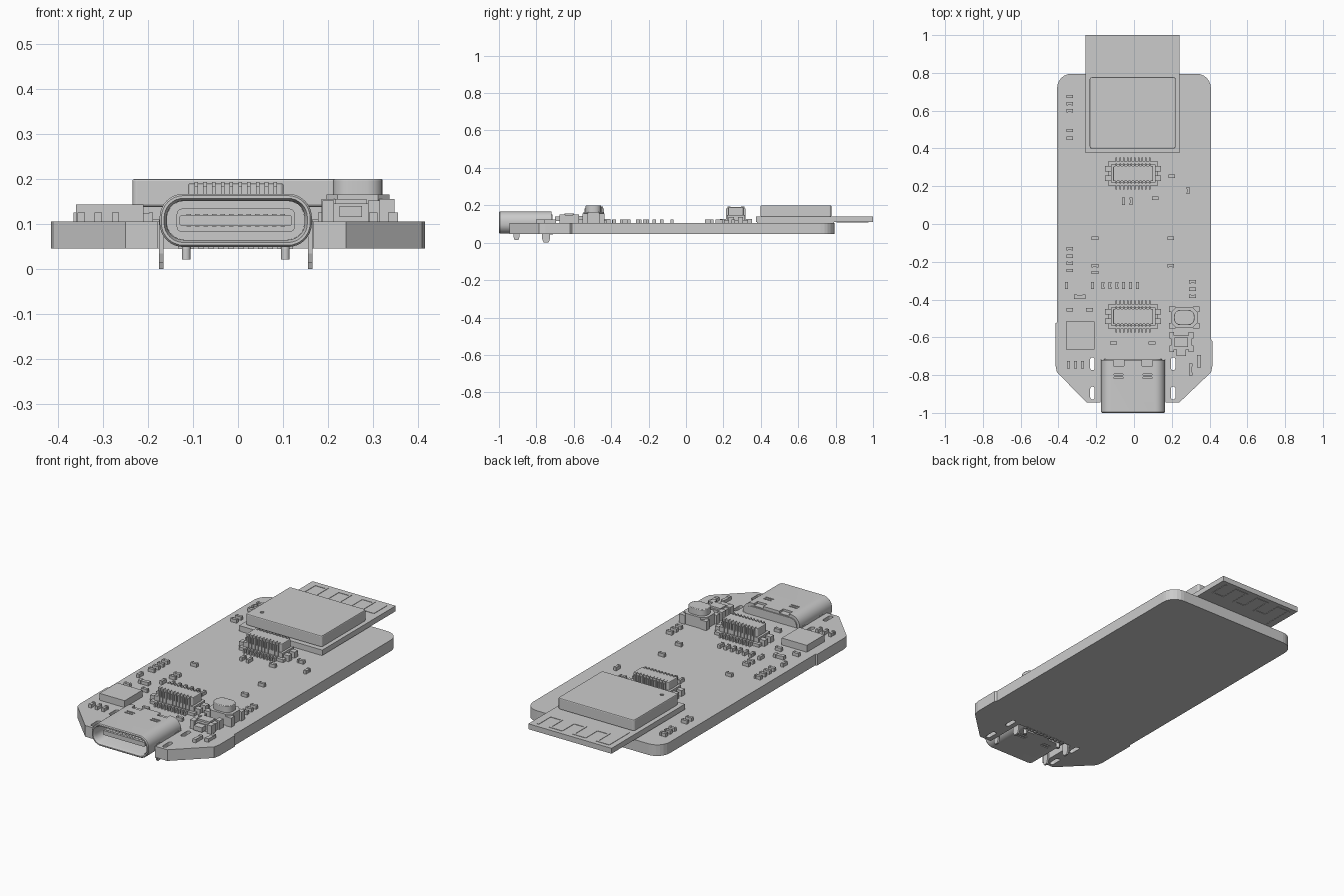
import bpy, bmesh, math

if "Cube" in bpy.data.objects:
    bpy.data.objects.remove(bpy.data.objects["Cube"])

CX = -0.005  # centre line of the plug parts


def finish(name, bm, smooth=False, bevel=0):
    bmesh.ops.recalc_face_normals(bm, faces=bm.faces)
    me = bpy.data.meshes.new(name)
    bm.to_mesh(me)
    bm.free()
    ob = bpy.data.objects.new(name, me)
    bpy.context.collection.objects.link(ob)
    if bevel:
        m = ob.modifiers.new("bevel", 'BEVEL')
        m.width, m.segments, m.limit_method, m.angle_limit = bevel, 2, 'ANGLE', math.radians(50)
    if smooth:
        bpy.ops.object.select_all(action='DESELECT')
        ob.select_set(True)
        bpy.context.view_layer.objects.active = ob
        bpy.ops.object.shade_smooth_by_angle(angle=math.radians(35))
    return ob


def rounded(cx, cy, w, h, r, n=5):
    """Rounded rectangle outline."""
    pts = []
    for k, (sx, sy) in enumerate([(1, 1), (-1, 1), (-1, -1), (1, -1)]):
        for i in range(n + 1):
            a = math.pi / 2 * (k + i / n)
            pts.append((cx + sx * (w / 2 - r) + r * math.cos(a),
                        cy + sy * (h / 2 - r) + r * math.sin(a)))
    return pts


AXES = {'x': lambda a, b, c: (c, a, b), 'y': lambda a, b, c: (a, c, b), 'z': lambda a, b, c: (a, b, c)}


def loft(name, rings, axis='z', closed=False, **kw):
    """Skin a list of (outline, height); closed joins last ring to first."""
    bm = bmesh.new()
    vs = [[bm.verts.new(AXES[axis](a, b, c)) for a, b in pts] for pts, c in rings]
    n = len(vs[0])
    pairs = list(zip(vs, vs[1:])) + ([(vs[-1], vs[0])] if closed else [])
    for p, q in pairs:
        for i in range(n):
            bm.faces.new((p[i], p[(i + 1) % n], q[(i + 1) % n], q[i]))
    if not closed:
        bm.faces.new(vs[0])
        bm.faces.new(vs[-1])
    return finish(name, bm, **kw)


def prism(name, pts, lo, hi, axis='z', **kw):
    return loft(name, [(pts, lo), (pts, hi)], axis, **kw)


def boxes(name, items, **kw):
    """One object from boxes (x0, x1, y0, y1, z0, z1)."""
    bm = bmesh.new()
    for x0, x1, y0, y1, z0, z1 in items:
        for v in bmesh.ops.create_cube(bm, size=1)['verts']:
            v.co = (x1 if v.co.x > 0 else x0, y1 if v.co.y > 0 else y0, z1 if v.co.z > 0 else z0)
    return finish(name, bm, **kw)


def cut(ob, cutter):
    cutter.hide_render = True
    cutter.display_type = 'WIRE'
    m = ob.modifiers.new("cut", 'BOOLEAN')
    m.operation, m.solver, m.object = 'DIFFERENCE', 'EXACT', cutter


# Circuit board: round rear corners, chamfered front, notch for the port
T = 0.106
outline = [(0.407 - 0.075 * (1 - math.cos(a)), 0.72 + 0.075 * math.sin(a))
           for a in [math.pi / 2 * i / 6 for i in range(7)]]
outline += [(-x, y) for x, y in reversed(outline)]
outline += [(-0.407, -0.52), (-0.415, -0.525), (-0.415, -0.75), (-0.408, -0.785), (-0.25, -0.945),
            (-0.178, -0.945), (-0.178, -0.72), (0.168, -0.72), (0.168, -0.945), (0.24, -0.945),
            (0.408, -0.785), (0.415, -0.75), (0.415, -0.62), (0.407, -0.61)]
board = prism("circuit_board", outline, 0.046, T)
for x in (-0.22, 0.207):
    for y in (-0.74, -0.895):
        cut(board, prism("slot_cutter", rounded(x, y, 0.024, 0.068, 0.0119), 0, 0.2))

# Radio module: carrier, metal can with pin-one dimple, antenna trace
boxes("module_carrier", [(-0.256, 0.24, 0.375, 1.0, T, 0.139)]).data
carrier = bpy.data.objects["module_carrier"]
cut(carrier, boxes("overhang_cutter", [(-0.4, 0.4, 0.3, 1.1, 0.09, 0.110)]))
boxes("module_solder_pads", [(-0.25, 0.235, 0.38, 0.79, T, 0.110)])
can = prism("shield_can", rounded(-0.007, 0.588, 0.455, 0.378, 0.012), 0.139, 0.2, bevel=0.005)
cut(can, prism("dimple_cutter", rounded(-0.177, 0.458, 0.02, 0.02, 0.0099), 0.195, 0.22))
w = 0.006
path = [(-0.22, 0.81), (-0.22, 0.97)]
for i in range(3):
    x = -0.22 + i * 0.14
    path += [(x + 0.07, 0.97), (x + 0.07, 0.87), (x + 0.14, 0.87), (x + 0.14, 0.97)]
strips = []
for z in (0.108, 0.139):
    for (a, b), (c, d) in zip(path, path[1:]):
        strips.append((min(a, c) - w, max(a, c) + w, min(b, d) - w, max(b, d) + w, z, z + 0.002))
boxes("antenna_trace", strips)

# USB-style port: hollow rounded shell with rolled lip and spring cut-outs
ZC = 0.108


def ring(inset):
    return rounded(CX, ZC, 0.338 - 2 * inset, 0.118 - 2 * inset, 0.053 - inset, 8)


shell = loft("port_shell", [(ring(0), -0.72), (ring(0), -0.995), (ring(0.004), -1.0),
                            (ring(0.010), -1.0), (ring(0.016), -0.985), (ring(0.016), -0.72)],
             'y', closed=True, smooth=True)
holes = []
for s in (-1, 1):
    x = CX + s * 0.076
    for z in (ZC - 0.06, ZC + 0.06):
        holes += [(x - 0.028, x + 0.028, -0.752, -0.70, z - 0.012, z + 0.012),
                  (x - 0.024, x + 0.024, -0.800, -0.793, z - 0.012, z + 0.012),
                  (x - 0.024, x + 0.024, -0.818, -0.811, z - 0.012, z + 0.012)]
cut(shell, boxes("spring_cutter", holes))
prism("port_plug", rounded(CX, ZC, 0.306, 0.086, 0.037), -0.79, -0.715, 'y', smooth=True)
prism("port_tongue_base", rounded(CX, ZC, 0.262, 0.052, 0.012), -0.86, -0.78, 'y')
prism("port_tongue", rounded(CX, ZC, 0.25, 0.024, 0.006), -0.965, -0.80, 'y')
boxes("port_contacts", [(CX + x - 0.005, CX + x + 0.005, -0.955, -0.86, ZC + s * 0.012 - 0.002, ZC + s * 0.012 + 0.002)
                        for s in (-1, 1) for x in [(i - 5.5) * 0.019 for i in range(12)]])
boxes("port_solder_tails", [(CX + x - 0.006, CX + x + 0.006, -0.735, -0.712, 0.044, 0.075)
                            for x in [(i - 5.5) * 0.022 for i in range(12)]])
for s in (-1, 1):
    x = CX + s * 0.165
    for y, h, bottom in ((-0.748, 0.021, 0.0), (-0.906, 0.017, 0.015)):
        leg = [(y - h, 0.11), (y - h, bottom + 0.02), (y - h * 0.6, bottom), (y + h * 0.6, bottom),
               (y + h, bottom + 0.02), (y + h, 0.11)]
        prism("port_leg", leg, x - 0.005, x + 0.005, 'x')
    prism("port_peg", rounded(CX + s * 0.11, -0.745, 0.019, 0.019, 0.0094), 0.021, 0.075, smooth=True)

# Two board-to-board connectors with pin rows
for name, cy in (("rear", 0.267), ("front", -0.49)):
    boxes(name + "_connector_base", [(CX - 0.132, CX + 0.132, cy - 0.064, cy + 0.064, T, 0.122),
                                     (CX - 0.118, CX + 0.118, cy - 0.048, cy + 0.048, 0.122, 0.147)])
    prism(name + "_connector_body", rounded(CX, cy, 0.212, 0.08, 0.008, 3), 0.14, 0.19, bevel=0.004)
    pins, tabs = [], []
    for s in (-1, 1):
        for i in range(10):
            x = CX + (i - 4.5) * 0.0195
            for a, b, z0, z1 in ((0.04, 0.085, T, 0.126), (0.038, 0.052, 0.12, 0.183), (0.028, 0.045, 0.183, 0.193)):
                y0, y1 = sorted((cy + s * a, cy + s * b))
                pins.append((x - 0.004, x + 0.004, y0, y1, z0, z1))
        for t in (-1, 1):
            x0, x1 = sorted((CX + s * 0.115, CX + s * 0.148))
            tabs.append((x0, x1, cy + t * 0.025 - 0.014, cy + t * 0.025 + 0.014, T, 0.138))
    boxes(name + "_connector_pins", pins)
    boxes(name + "_connector_tabs", tabs)

# Push button with corner feet
bx, by = 0.266, -0.495
prism("button_body", rounded(bx, by, 0.14, 0.108, 0.025, 1), T, 0.165)
boxes("button_feet", [(bx + s * 0.064 - 0.017, bx + s * 0.064 + 0.017, by + t * 0.044 - 0.014,
                       by + t * 0.044 + 0.014, T, 0.155) for s in (-1, 1) for t in (-1, 1)])
prism("button_plunger", rounded(bx, by, 0.11, 0.082, 0.036), 0.16, 0.2, smooth=True, bevel=0.003)

# Small slide switch
boxes("slide_switch", [(0.195, 0.307, -0.665, -0.59, T, 0.145), (0.215, 0.285, -0.65, -0.60, 0.145, 0.155),
                       (0.225, 0.275, -0.70, -0.66, 0.115, 0.14)]
      + [(x - 0.013, x + 0.013, y - 0.017, y + 0.017, T, 0.152)
         for x in (0.2, 0.302) for y in (-0.59, -0.66)])

# Square power chip
boxes("power_chip", [(-0.36, -0.21, -0.665, -0.515, T, 0.143)])

# Small passive parts: horizontal and upright, each with two end caps
flat = [(-0.34, y) for y in (0.675, 0.637, 0.6, 0.495, 0.455, -0.13, -0.17, -0.208, -0.246, -0.455)]
flat += [(x, y) for x in (-0.207, 0.195) for y in (-0.075, -0.22)]
flat += [(0.31, y) for y in (-0.305, -0.345, -0.383)]
flat += [(-0.207, -0.257), (-0.235, -0.455), (-0.108, -0.63), (0.095, -0.63), (0.2, 0.253), (0.112, 0.137)]
upright = [(x, -0.325) for x in (-0.357, -0.22, -0.165, -0.128, -0.091, -0.055, -0.018, 0.019)]
upright += [(x, -0.745) for x in (-0.348, -0.31, -0.272)]
upright += [(-0.055, 0.12), (-0.015, 0.12), (0.287, 0.177)]
parts = [(x, y, 0.018, 0.009) for x, y in flat] + [(x, y, 0.008, 0.019) for x, y in upright]
parts += [(-0.288, -0.385, 0.03, 0.011), (0.344, -0.727, 0.011, 0.033), (0.3, -0.77, 0.009, 0.031)]
bodies, caps = [], []
for x, y, hx, hy in parts:
    bodies.append((x - hx * 0.9, x + hx * 0.9, y - hy * 0.9, y + hy * 0.9, T, 0.123))
    for s in (-1, 1):
        if hx > hy:
            caps.append((x + s * hx * 0.75 - hx / 4, x + s * hx * 0.75 + hx / 4, y - hy, y + hy, T, 0.125))
        else:
            caps.append((x - hx, x + hx, y + s * hy * 0.75 - hy / 4, y + s * hy * 0.75 + hy / 4, T, 0.125))
boxes("passive_bodies", bodies)
boxes("passive_end_caps", caps)
